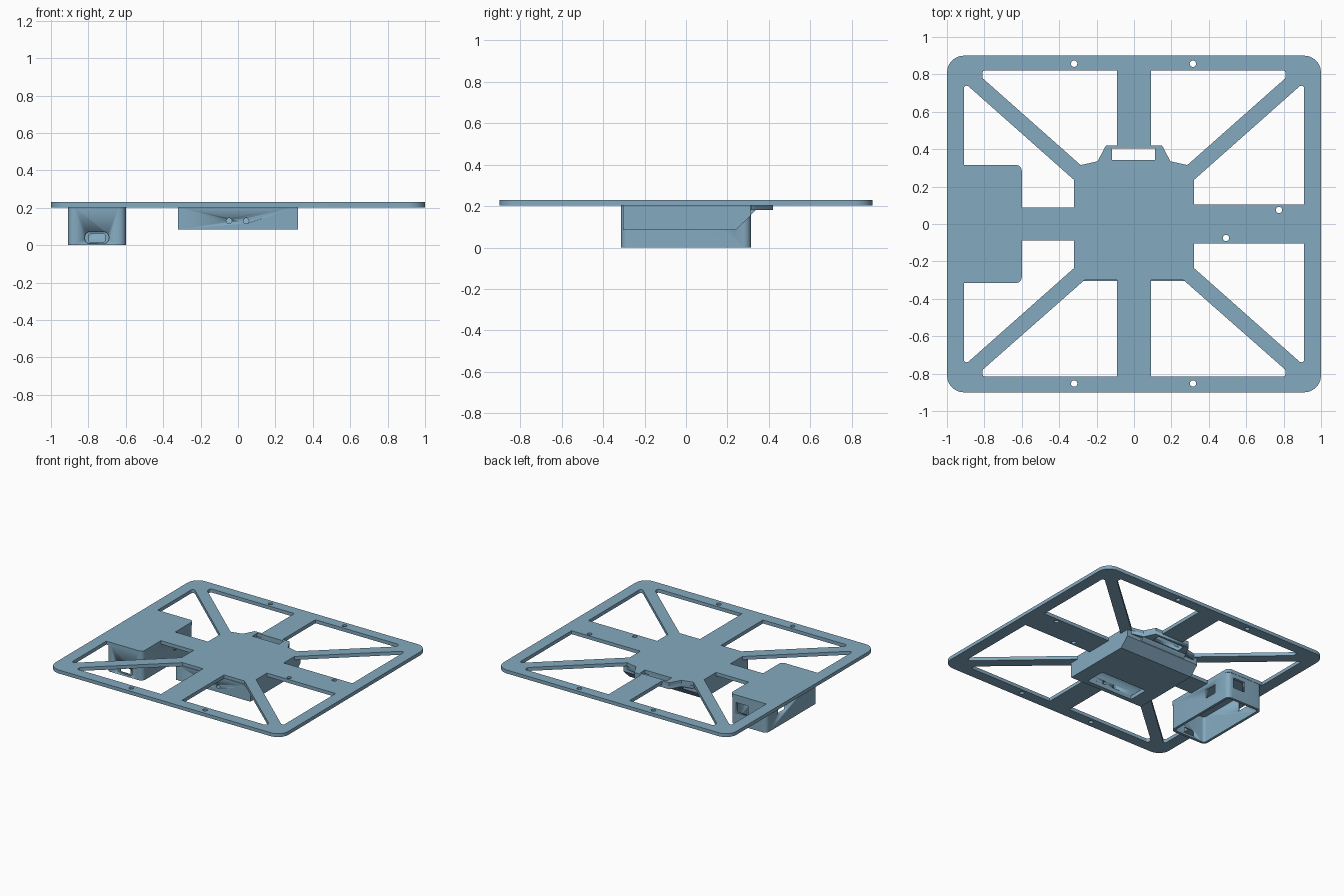
import bpy, bmesh, math
from mathutils import Vector, Matrix

if "Cube" in bpy.data.objects:
    bpy.data.objects.remove(bpy.data.objects["Cube"])

blue = bpy.data.materials.new("steel_blue")
blue.diffuse_color = (0.231, 0.402, 0.527, 1)
blue.use_nodes = True
blue.node_tree.nodes["Principled BSDF"].inputs["Base Color"].default_value = blue.diffuse_color


def rounded(points, steps=6):
    """Outline from (x, y) or (x, y, radius) corners, with rounded corners."""
    out, n = [], len(points)
    for i, p in enumerate(points):
        c = Vector(p[:2])
        r = p[2] if len(p) > 2 else 0
        if not r:
            out.append(c)
            continue
        a = (Vector(points[i - 1][:2]) - c).normalized()
        b = (Vector(points[(i + 1) % n][:2]) - c).normalized()
        half = a.angle(b) / 2
        centre = c + (a + b).normalized() * (r / math.sin(half))
        start = c + a * (r / math.tan(half)) - centre
        end = c + b * (r / math.tan(half)) - centre
        sweep = start.angle_signed(end)
        for k in range(steps + 1):
            t = -sweep * k / steps
            out.append(centre + Matrix.Rotation(t, 2) @ start)
    return out


def rect(x0, x1, y0, y1, r=0):
    return rounded([(x0, y0, r), (x1, y0, r), (x1, y1, r), (x0, y1, r)])


def circle(x, y, r, n=20):
    return [Vector((x + r * math.cos(math.tau * i / n), y + r * math.sin(math.tau * i / n)))
            for i in range(n)]


def flip(points, sx=1, sy=1):
    return [(p[0] * sx, p[1] * sy, *p[2:]) for p in points]


def prism(name, loops, lo, hi, axis="z"):
    """Extrude an outline with holes from lo to hi along an axis."""
    cu = bpy.data.curves.new(name, "CURVE")
    cu.dimensions, cu.fill_mode = "2D", "BOTH"
    cu.extrude = (hi - lo) / 2
    for loop in loops:
        s = cu.splines.new("POLY")
        s.points.add(len(loop) - 1)
        for sp, p in zip(s.points, loop):
            sp.co = (p[0], p[1], 0, 1)
        s.use_cyclic_u = True
    ob = bpy.data.objects.new(name, cu)
    bpy.context.collection.objects.link(ob)
    bpy.ops.object.select_all(action="DESELECT")
    bpy.context.view_layer.objects.active = ob
    ob.select_set(True)
    bpy.ops.object.convert(target="MESH")
    ob = bpy.context.view_layer.objects.active
    bm = bmesh.new()
    bm.from_mesh(ob.data)
    mid = (lo + hi) / 2
    for v in bm.verts:
        x, y, z = v.co
        z += mid
        v.co = {"z": (x, y, z), "x": (z, x, y), "y": (x, z, y)}[axis]
    bmesh.ops.remove_doubles(bm, verts=bm.verts, dist=1e-5)
    bmesh.ops.recalc_face_normals(bm, faces=bm.faces)
    bm.to_mesh(ob.data)
    bm.free()
    ob.data.materials.clear()
    ob.data.materials.append(blue)
    return ob


def cut(target, cutter):
    cutter.hide_render = True
    cutter.hide_set(True)
    m = target.modifiers.new(cutter.name, "BOOLEAN")
    m.operation, m.solver, m.object = "DIFFERENCE", "EXACT", cutter


def smooth(ob):
    bpy.ops.object.select_all(action="DESELECT")
    bpy.context.view_layer.objects.active = ob
    ob.select_set(True)
    bpy.ops.object.shade_smooth_by_angle(angle=math.radians(30))


# Openings of the spoked plate
back_gap = [(-0.81, 0.82, 0.012), (-0.09, 0.82), (-0.09, 0.42), (-0.15, 0.42),
            (-0.195, 0.335), (-0.285, 0.315), (-0.81, 0.78, 0.012)]
front_gap = [(-0.81, -0.815, 0.012), (-0.09, -0.815), (-0.09, -0.30),
             (-0.265, -0.30), (-0.81, -0.78, 0.012)]
left_gap = [(-0.91, 0.315), (-0.60, 0.315, 0.03), (-0.60, 0.088), (-0.32, 0.088),
            (-0.32, 0.235), (-0.895, 0.745, 0.015), (-0.91, 0.73, 0.008)]
right_gap = [(0.91, 0.103), (0.32, 0.103), (0.32, 0.235),
             (0.895, 0.745, 0.015), (0.91, 0.73, 0.008)]
slot = rect(-0.117, 0.112, 0.342, 0.403)

gaps = [back_gap, flip(back_gap, -1), front_gap, flip(front_gap, -1),
        left_gap, flip(left_gap, 1, -1), right_gap, flip(right_gap, 1, -1)]
screws = [(-0.32, 0.857), (0.315, 0.857), (-0.32, -0.853), (0.315, -0.853),
          (0.775, 0.075), (0.492, -0.075)]
plate = prism("plate", [rect(-1, 1, -0.9, 0.9, 0.09)] + [rounded(g) for g in gaps]
              + [slot] + [circle(x, y, 0.017) for x, y in screws], 0.203, 0.23)
smooth(plate)

# Side housing, open underneath
box = prism("side_housing", [rect(-0.91, -0.60, -0.313, 0.313, 0.035),
                             rect(-0.89, -0.62, -0.293, 0.293, 0.02)], 0, 0.206)
cut(box, prism("side_window_cutter", [rect(0.07, 0.17, 0.09, 0.17)], -1.0, -0.5, "x"))
cut(box, prism("back_window_cutter", [rect(-0.75, -0.65, 0.09, 0.17)], 0.25, 0.4, "y"))
cut(box, prism("port_recess_cutter", [rect(-0.82, -0.69, 0.008, 0.072, 0.03)],
               -0.4, -0.302, "y"))
cut(box, prism("port_cutter", [rect(-0.80, -0.71, 0.018, 0.06, 0.01)], -0.4, -0.25, "y"))
smooth(box)

# Central holder with a chamfered back edge, hollow inside
holder = prism("central_holder", [[(-0.305, 0.206), (-0.305, 0.085), (0.24, 0.085),
                                   (0.31, 0.152), (0.31, 0.206)]], -0.32, 0.32, "x")
cut(holder, prism("cavity_cutter", [rect(-0.27, 0.24, 0.115, 0.2)], -0.28, 0.28, "x"))
cut(holder, prism("floor_opening_cutter", [rect(-0.2, 0.2, -0.27, -0.11)], 0.05, 0.15))
for i, x in enumerate((-0.048, 0.043)):
    cut(holder, prism(f"screw_hole_cutter_{i}", [circle(x, 0.13, 0.015)], -0.4, -0.25, "y"))
smooth(holder)

# Back lip around the strap slot, with its sloped brace
prism("back_lip", [[(-0.285, 0.29), (-0.285, 0.315), (-0.195, 0.335), (-0.15, 0.42),
                    (0.15, 0.42), (0.195, 0.335), (0.285, 0.315), (0.285, 0.29)], slot],
      0.18, 0.206)
prism("lip_brace", [[(0.29, 0.14), (0.31, 0.155), (0.335, 0.18), (0.335, 0.2),
                     (0.29, 0.2)]], -0.195, 0.195, "x")
